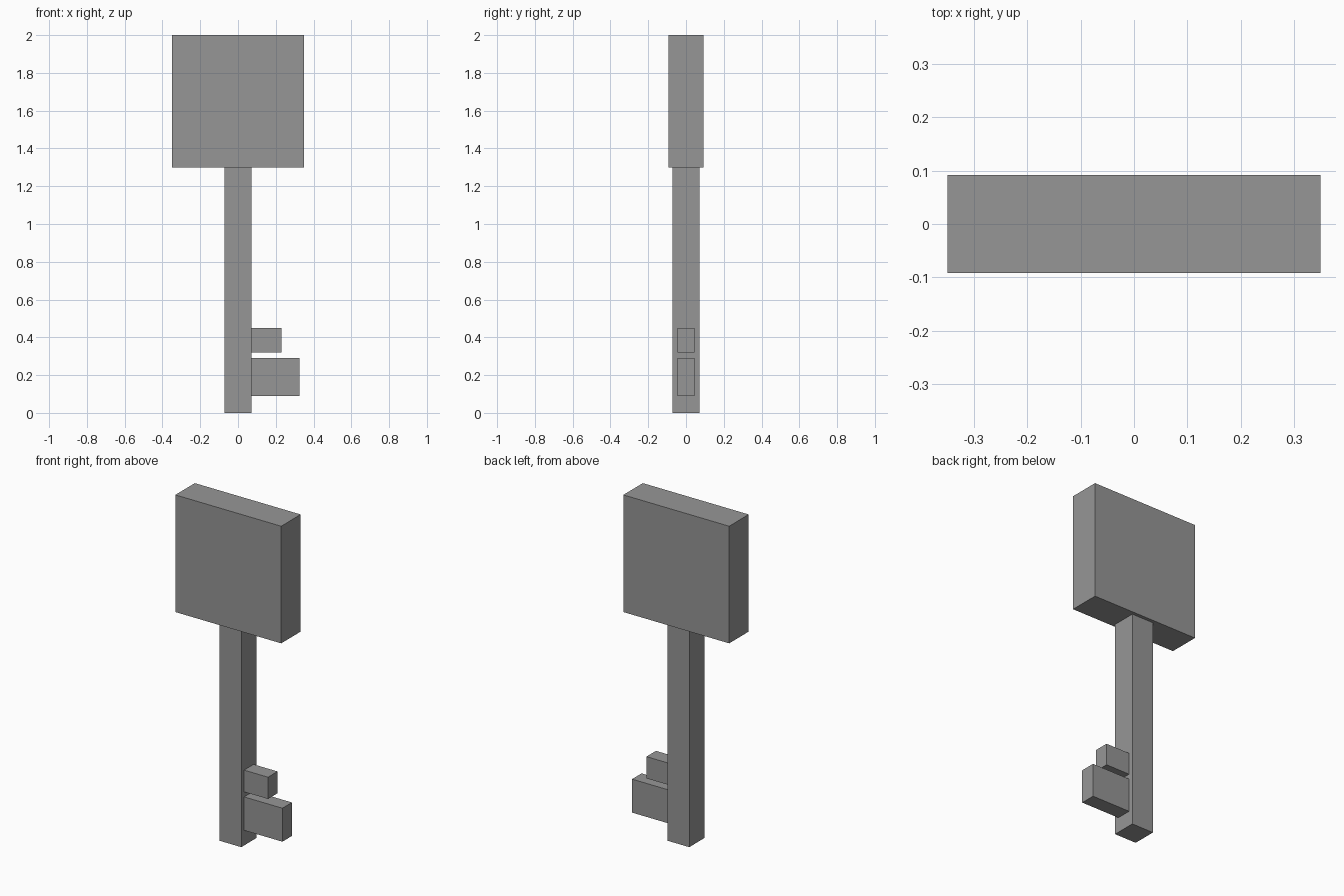
import bpy

# Remove the default cube
cube = bpy.data.objects.get("Cube")
if cube:
    bpy.data.objects.remove(cube, do_unlink=True)

# Single plain grey finish
grey = bpy.data.materials.new("grey")
grey.use_nodes = True
colour = (0.305, 0.305, 0.305, 1)
grey.diffuse_color = colour
grey.node_tree.nodes["Principled BSDF"].inputs["Base Color"].default_value = colour


def block(name, x, depth, z):
    """Box spanning the x and z ranges, centred on y = 0."""
    centre = (sum(x) / 2, 0, sum(z) / 2)
    bpy.ops.mesh.primitive_cube_add(size=1, location=centre)
    ob = bpy.context.object
    ob.name = name
    ob.scale = (x[1] - x[0], depth, z[1] - z[0])
    bpy.ops.object.transform_apply(location=False, rotation=False, scale=True)
    ob.data.materials.append(grey)
    return ob


SHAFT = 0.072   # half width of the shaft
HEAD = 0.35     # half width of the head
HEAD_BASE = 1.3

# Square head on a long square shaft
block("key_head", (-HEAD, HEAD), 0.184, (HEAD_BASE, 2))
block("key_shaft", (-SHAFT, SHAFT), 2 * SHAFT, (0, HEAD_BASE))

# Teeth on the left side of the shaft
block("upper_tooth", (SHAFT, 0.23), 0.09, (0.32, 0.45))
block("lower_tooth", (SHAFT, 0.325), 0.09, (0.09, 0.29))
